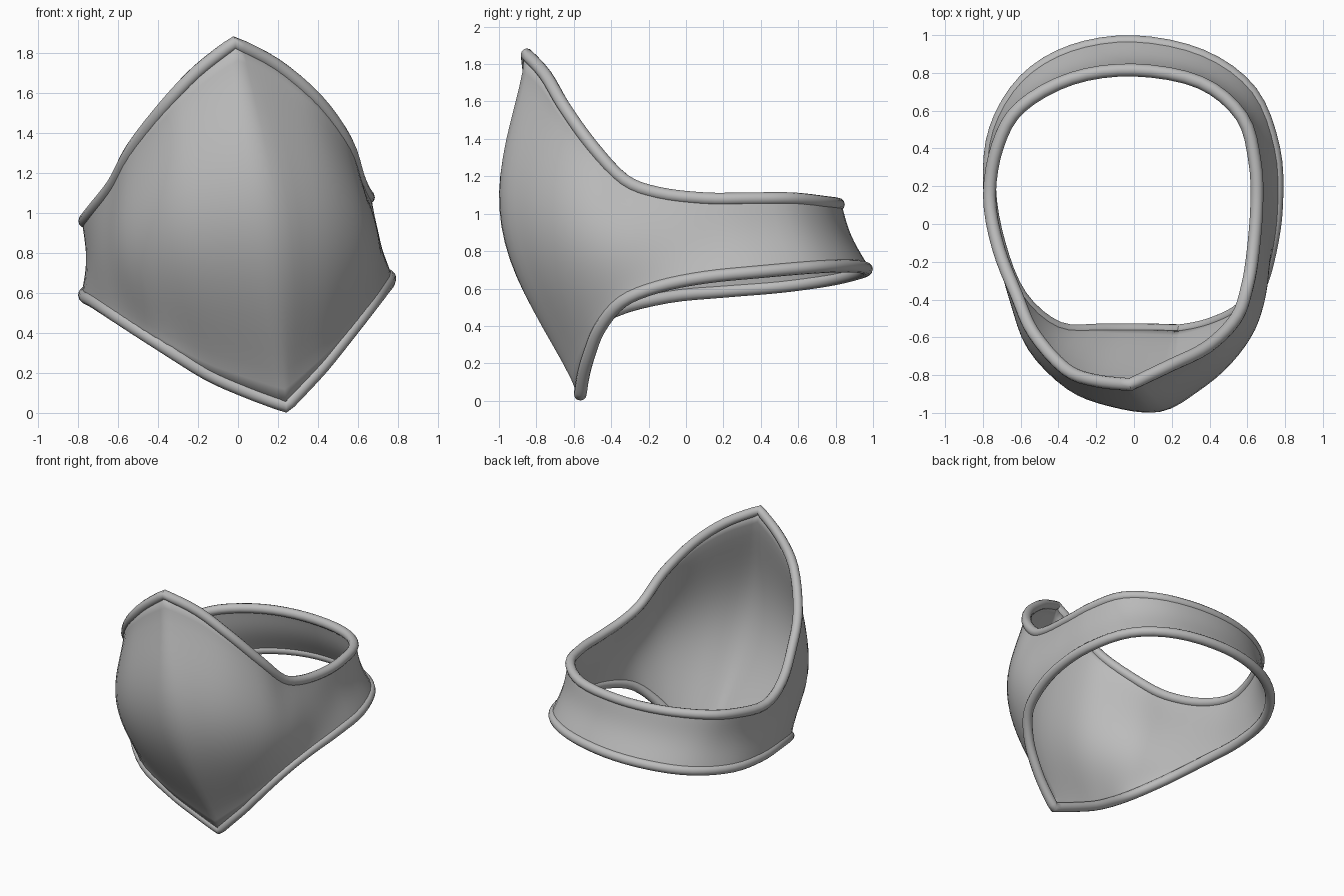
import bpy, bmesh, math
from mathutils import Vector

if "Cube" in bpy.data.objects:
    bpy.data.objects.remove(bpy.data.objects["Cube"])

# One row per station around the band, starting at the front point:
# upper rim xyz, lower rim xyz, outward bulge halfway between them
STATIONS = [
    (-.02, -.85, 1.85, .24, -.565, .035, .265),
    (.19, -.75, 1.74, .33, -.55, .13, .23),
    (.39, -.65, 1.57, .43, -.52, .24, .17),
    (.54, -.50, 1.36, .55, -.46, .39, .11),
    (.60, -.33, 1.18, .66, -.34, .53, .06),
    (.63, -.15, 1.11, .72, -.15, .61, .02),
    (.65, .10, 1.08, .755, .10, .66, -.01),
    (.64, .33, 1.08, .74, .40, .69, -.02),
    (.57, .57, 1.08, .62, .70, .715, -.02),
    (.35, .75, 1.06, .36, .89, .72, -.02),
    (0, .815, 1.05, 0, .965, .705, -.02),
    (-.33, .77, 1.04, -.33, .915, .68, -.02),
    (-.60, .62, 1.02, -.58, .76, .645, -.02),
    (-.72, .42, .99, -.735, .50, .61, -.02),
    (-.765, .15, .96, -.765, .20, .585, -.02),
    (-.72, -.12, 1.02, -.715, -.10, .555, 0),
    (-.62, -.38, 1.15, -.60, -.38, .48, .04),
    (-.53, -.58, 1.32, -.40, -.55, .35, .12),
    (-.36, -.77, 1.54, -.16, -.56, .20, .20),
    (-.20, -.83, 1.71, .04, -.56, .11, .245),
]
STEPS, ROWS = 4, 20
RIM, SHEET = .034, .03

metal = bpy.data.materials.new("grey_metal")
metal.diffuse_color = (.5, .5, .5, 1)
metal.use_nodes = True
metal.node_tree.nodes["Principled BSDF"].inputs["Base Color"].default_value = metal.diffuse_color


def smooth_loop(pts, corner):
    """Closed Catmull-Rom loop, optionally with a sharp corner at the first point."""
    n, out = len(pts), []
    for i in range(n):
        p1, p2 = pts[i], pts[(i + 1) % n]
        p0 = p1 if corner and i == 0 else pts[i - 1]
        p3 = p2 if corner and i == n - 1 else pts[(i + 2) % n]
        for s in range(STEPS):
            t = s / STEPS
            out.append(.5 * (2 * p1 + (p2 - p0) * t
                             + (2 * p0 - 5 * p1 + 4 * p2 - p3) * t * t
                             + (3 * p1 - p0 - 3 * p2 + p3) * t ** 3))
    return out


def make_object(name, rows, closed):
    """Skin a grid of point loops; every loop is closed, rows optionally too."""
    bm = bmesh.new()
    grid = [[bm.verts.new(p) for p in row] for row in rows]
    n = len(grid[0])
    for r in range(len(grid) if closed else len(grid) - 1):
        a, b = grid[r], grid[(r + 1) % len(grid)]
        for i in range(n):
            j = (i + 1) % n
            bm.faces.new((a[i], b[i], b[j], a[j]))
    bmesh.ops.recalc_face_normals(bm, faces=bm.faces)
    mesh = bpy.data.meshes.new(name)
    bm.to_mesh(mesh)
    bm.free()
    mesh.materials.append(metal)
    obj = bpy.data.objects.new(name, mesh)
    bpy.context.collection.objects.link(obj)
    bpy.ops.object.select_all(action='DESELECT')
    bpy.context.view_layer.objects.active = obj
    obj.select_set(True)
    bpy.ops.object.shade_smooth_by_angle(angle=math.radians(50))
    return obj


def make_rim(name, path):
    """Round bead swept along a closed path, mitred at the corner."""
    rings, n = [], len(path)
    for i, p in enumerate(path):
        tangent = (path[(i + 1) % n] - path[i - 1]).normalized()
        out = Vector((p.x, p.y, 0))
        out = (out - tangent * out.dot(tangent)).normalized()
        side = tangent.cross(out)
        rings.append([p + RIM * (out * math.cos(a) + side * math.sin(a))
                      for a in (k * math.tau / 12 for k in range(12))])
    make_object(name, rings, True)


upper_pts = [Vector(s[0:3]) for s in STATIONS]
lower_pts = [Vector(s[3:6]) for s in STATIONS]
middle_pts = []
for u, l, s in zip(upper_pts, lower_pts, STATIONS):
    m = (u + l) / 2
    middle_pts.append(m + Vector((m.x, m.y, 0)).normalized() * s[6])

upper = smooth_loop(upper_pts, True)
lower = smooth_loop(lower_pts, True)
middle = smooth_loop(middle_pts, False)

# Curved sheet: front shield running into the band behind
rows = []
for r in range(ROWS + 1):
    t = r / ROWS
    swell = max(0, math.sin(math.pi * t)) ** 1.3
    rows.append([u.lerp(l, t) + (m - (u + l) / 2) * swell
                 for u, m, l in zip(upper, middle, lower)])
shield = make_object("shield_band", rows, False)
solid = shield.modifiers.new("thickness", 'SOLIDIFY')
solid.thickness = SHEET
solid.offset = 0

# Rolled beads along both edges
make_rim("upper_rim", upper)
make_rim("lower_rim", lower)
